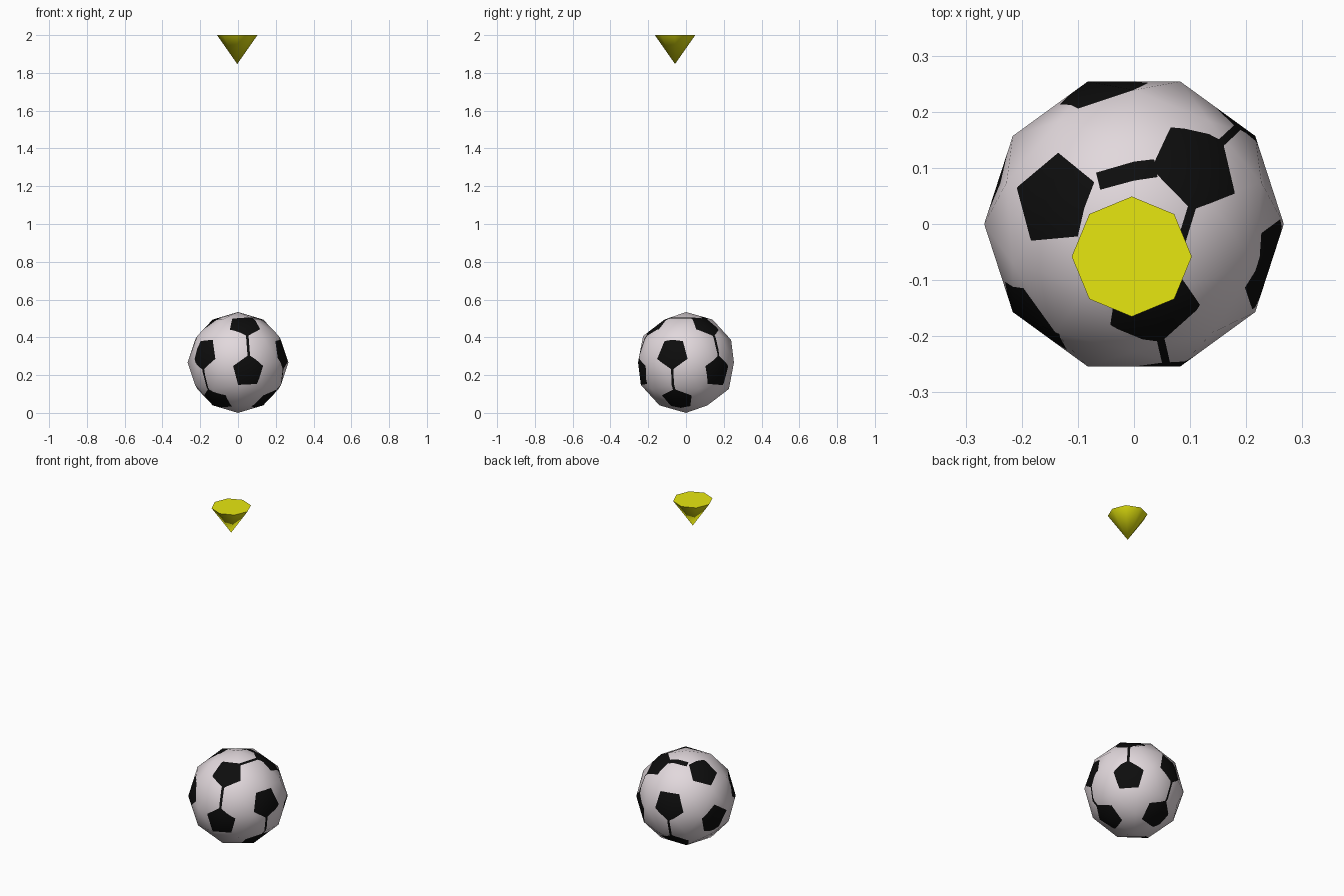
import bpy, bmesh, math
from mathutils import Vector, Matrix

if "Cube" in bpy.data.objects:
    bpy.data.objects.remove(bpy.data.objects["Cube"])

R = 0.267


def material(name, rgb):
    m = bpy.data.materials.new(name)
    m.diffuse_color = (*rgb, 1)
    m.use_nodes = True
    m.node_tree.nodes["Principled BSDF"].inputs["Base Color"].default_value = m.diffuse_color
    return m


white = material("off white", (0.76, 0.69, 0.72))
black = material("black", (0.004, 0.004, 0.004))
yellow = material("yellow", (0.8, 0.8, 0.005))


def direction(polar, azimuth):
    p, a = math.radians(polar), math.radians(azimuth)
    return Vector((math.sin(p) * math.cos(a), math.sin(p) * math.sin(a), math.cos(p)))


def toward(a, b, deg):
    """Unit vector reached by moving from a toward b by an angle."""
    t = (b - a * a.dot(b)).normalized()
    g = math.radians(deg)
    return a * math.cos(g) + t * math.sin(g)


# Pattern centres: twelve icosahedron directions in four rings of three
AZ = 43
rings = [(37.38, AZ), (79.19, AZ + 60), (100.81, AZ), (142.62, AZ + 60)]
centres = [[direction(p, a + 120 * k) for k in range(3)] for p, a in rings]
dirs = [d for ring in centres for d in ring]

# Patches: (middle, reach in degrees, inward plane normals)
patches = []


def add_patch(corners, reach):
    mid = sum(corners, Vector()).normalized()
    normals = []
    for a, b in zip(corners, corners[1:] + corners[:1]):
        n = a.cross(b).normalized()
        normals.append(n if n.dot(mid) > 0 else -n)
    patches.append((mid, reach, normals))


def add_seam(a, b, half, end=45.5):
    s = a.cross(b).normalized() * half
    p, q = toward(a, b, 18), toward(a, b, end)
    add_patch([p + s, p - s, q - s, q + s], 34)


# Black pentagons
for d in dirs:
    near = [n for n in dirs if 0.3 < n.dot(d) < 0.6]
    u = (near[0] - d * d.dot(near[0])).normalized()
    v = d.cross(u)
    near.sort(key=lambda n: math.atan2(n.dot(v), n.dot(u)))
    add_patch([toward(d, n, 19.8) for n in near], 42)

# Black seams joining pentagons along the meridians, and on the crown
for k in (0, 2):
    add_seam(centres[0][k], centres[2][k], 0.027)
for k in range(3):
    add_seam(centres[1][k], centres[3][k], 0.025)
add_seam(centres[0][0], centres[0][1], 0.065, 42)
add_seam(centres[0][0], centres[0][2], 0.03)

# Ball: low-poly sphere with the pattern cut into its facets
bm = bmesh.new()
bmesh.ops.create_icosphere(bm, subdivisions=2, radius=R,
                           matrix=Matrix.Rotation(math.radians(18), 4, 'Z'))
for mid, reach, normals in patches:
    limit = math.cos(math.radians(reach))
    for n in normals:
        faces = [f for f in bm.faces
                 if f.calc_center_median().normalized().dot(mid) > limit]
        edges = {e for f in faces for e in f.edges}
        verts = {v for f in faces for v in f.verts}
        bmesh.ops.bisect_plane(bm, geom=faces + list(edges) + list(verts),
                               dist=1e-5, plane_co=(0, 0, 0), plane_no=n)
for f in bm.faces:
    f.smooth = True
    c = f.calc_center_median().normalized()
    inside = any(c.dot(mid) > 0.6 and all(c.dot(n) > 0 for n in normals)
                 for mid, _, normals in patches)
    f.material_index = 1 if inside else 0
me = bpy.data.meshes.new("ball")
bm.to_mesh(me)
bm.free()
me.materials.append(white)
me.materials.append(black)
me.normals_split_custom_set_from_vertices([v.co.normalized() for v in me.vertices])
ball = bpy.data.objects.new("ball", me)
ball.location = (0, 0, R)
bpy.context.collection.objects.link(ball)

# Floating marker: eight-sided cone pointing down at the ball
bm = bmesh.new()
bmesh.ops.create_cone(bm, cap_ends=True, segments=8, radius1=0, radius2=0.107, depth=0.153,
                      matrix=Matrix.Rotation(0, 4, 'Z'))
bmesh.ops.remove_doubles(bm, verts=bm.verts, dist=1e-5)
top = [v for v in bm.verts if v.co.z > 0]
# Put a corner on the x axis
turn = min((math.atan2(v.co.y, v.co.x) % (math.pi / 4) for v in top))
if 0.1 < turn < math.pi / 4 - 0.1:
    bmesh.ops.rotate(bm, verts=bm.verts, cent=(0, 0, 0), matrix=Matrix.Rotation(-turn, 3, 'Z'))
bmesh.ops.recalc_face_normals(bm, faces=bm.faces)
me = bpy.data.meshes.new("marker_cone")
bm.to_mesh(me)
bm.free()
me.materials.append(yellow)
cone = bpy.data.objects.new("marker_cone", me)
cone.location = (-0.004, -0.058, 2 - 0.0765)
bpy.context.collection.objects.link(cone)
bpy.context.view_layer.objects.active = cone
cone.select_set(True)
bpy.ops.object.shade_smooth_by_angle(angle=math.radians(40))
